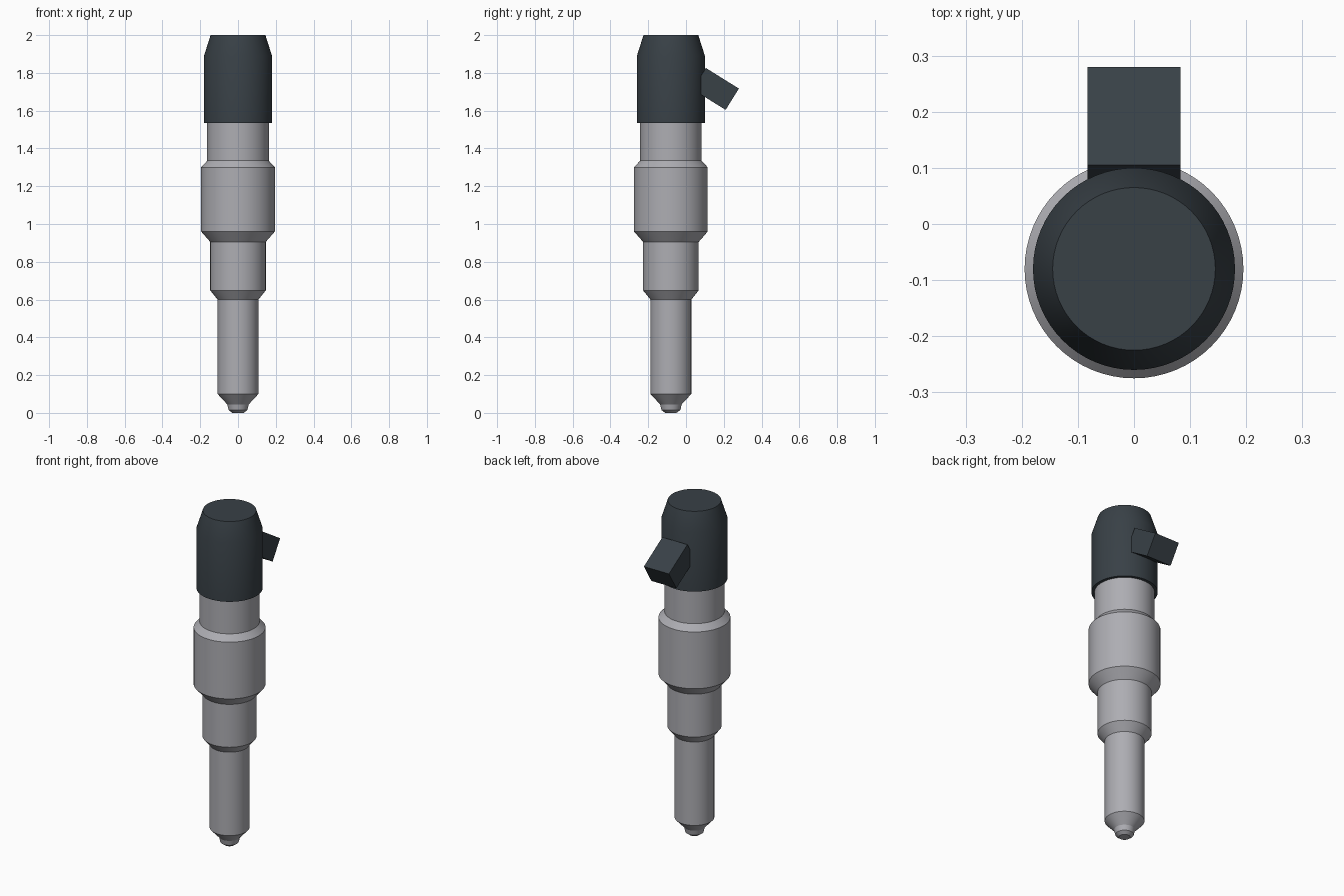
import bpy, bmesh, math
from mathutils import Matrix, Vector

if "Cube" in bpy.data.objects:
    bpy.data.objects.remove(bpy.data.objects["Cube"])

AXIS_Y = -0.08
SEG = 64

def material(name, rgb):
    m = bpy.data.materials.new(name)
    m.diffuse_color = (*rgb, 1)
    m.use_nodes = True
    m.node_tree.nodes["Principled BSDF"].inputs["Base Color"].default_value = m.diffuse_color
    return m

steel = material("steel grey", (0.42, 0.42, 0.45))
plastic = material("dark plastic", (0.040, 0.052, 0.062))

def finish(bm, name, mat, smooth):
    bmesh.ops.recalc_face_normals(bm, faces=bm.faces[:])
    me = bpy.data.meshes.new(name)
    bm.to_mesh(me)
    bm.free()
    ob = bpy.data.objects.new(name, me)
    bpy.context.collection.objects.link(ob)
    me.materials.append(mat)
    if smooth:
        bpy.ops.object.select_all(action='DESELECT')
        ob.select_set(True)
        bpy.context.view_layer.objects.active = ob
        bpy.ops.object.shade_smooth_by_angle(angle=math.radians(20))
    return ob

def turned(name, profile, mat):
    """Closed lathe part from (radius, z) points, capped at both ends."""
    bm = bmesh.new()
    rings = []
    for r, z in profile:
        rings.append([bm.verts.new((r * math.cos(2 * math.pi * i / SEG),
                                    AXIS_Y + r * math.sin(2 * math.pi * i / SEG), z))
                      for i in range(SEG)])
    for a, b in zip(rings, rings[1:]):
        for i in range(SEG):
            j = (i + 1) % SEG
            bm.faces.new((a[i], a[j], b[j], b[i]))
    bm.faces.new(rings[0][::-1])
    bm.faces.new(rings[-1])
    return finish(bm, name, mat, True)

# Stepped metal body with nozzle tip
turned("injector_body", [
    (0.03, 0.0), (0.05, 0.015), (0.057, 0.045), (0.108, 0.1), (0.108, 0.6),
    (0.147, 0.648), (0.147, 0.905), (0.195, 0.96), (0.195, 1.30),
    (0.163, 1.335), (0.163, 1.56)], steel)

# Plastic cap with tapered top
turned("top_cap", [(0.18, 1.535), (0.18, 1.89), (0.145, 2.0)], plastic)

# Tilted plug socket on the back of the cap
corner = Vector((0, 0.28, 1.717))      # outer upper edge
inner = Vector((0, 0.105, 1.826))      # inner upper edge
along = (corner - inner).normalized()
down = Vector((0, along.z, -along.y))
length, thick, width = (corner - inner).length, 0.133, 0.166
centre = (corner + inner) / 2 + down * thick / 2
rot = Matrix((Vector((1, 0, 0)), along, -down)).transposed().to_4x4()
bm = bmesh.new()
bmesh.ops.create_cube(bm, size=1, matrix=Matrix.Translation(centre) @ rot
                      @ Matrix.Diagonal((width, length, thick, 1)))
finish(bm, "plug_socket", plastic, False)
